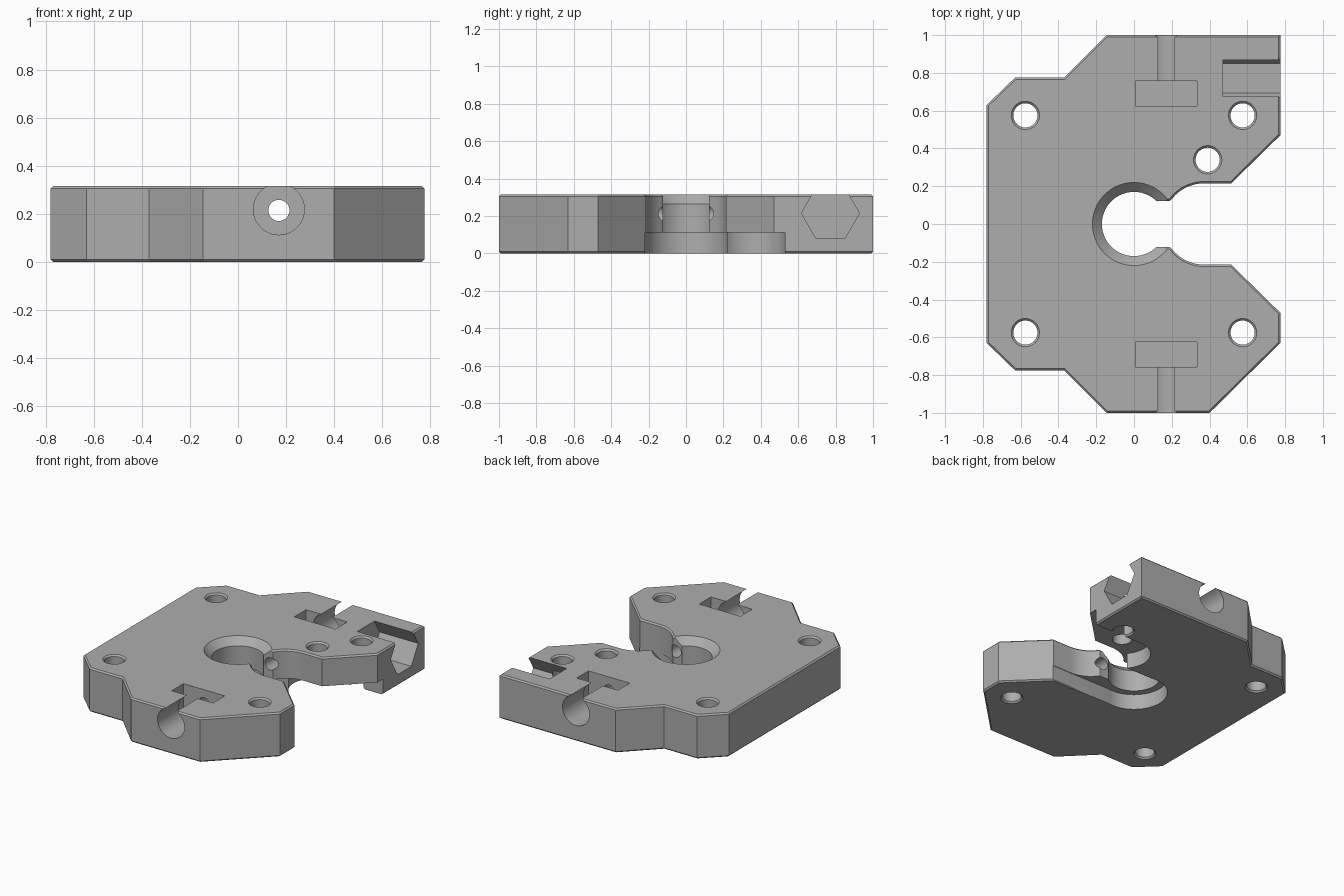
import bpy, bmesh, math
from mathutils import Matrix

if "Cube" in bpy.data.objects:
    bpy.data.objects.remove(bpy.data.objects["Cube"])

H = 0.315
grey = bpy.data.materials.new("plain_grey")
grey.diffuse_color = (0.42, 0.42, 0.42, 1)
grey.use_nodes = True
grey.node_tree.nodes["Principled BSDF"].inputs["Base Color"].default_value = grey.diffuse_color


def make_object(name, bm):
    bmesh.ops.recalc_face_normals(bm, faces=bm.faces)
    me = bpy.data.meshes.new(name)
    bm.to_mesh(me)
    bm.free()
    me.materials.append(grey)
    ob = bpy.data.objects.new(name, me)
    bpy.context.collection.objects.link(ob)
    return ob


def prism(name, pts, z0, z1, bevel=0, matrix=Matrix()):
    bm = bmesh.new()
    lo = [bm.verts.new((x, y, z0)) for x, y in pts]
    hi = [bm.verts.new((x, y, z1)) for x, y in pts]
    n = len(pts)
    rims = [bm.faces.new(lo), bm.faces.new(hi)]
    for i in range(n):
        j = (i + 1) % n
        bm.faces.new((lo[i], lo[j], hi[j], hi[i]))
    bmesh.ops.recalc_face_normals(bm, faces=bm.faces)
    if bevel:
        edges = [e for f in rims for e in f.edges]
        bmesh.ops.bevel(bm, geom=edges, offset=bevel, segments=1, affect='EDGES')
    bmesh.ops.transform(bm, matrix=matrix, verts=bm.verts)
    return make_object(name, bm)


def lathe(name, profile, matrix, sides=48):
    """Closed solid of revolution about z from (radius, z) pairs."""
    bm = bmesh.new()
    rings = [[bm.verts.new((r * math.cos(2 * math.pi * i / sides),
                            r * math.sin(2 * math.pi * i / sides), z))
              for i in range(sides)] for r, z in profile]
    for a, b in zip(rings, rings[1:]):
        for i in range(sides):
            j = (i + 1) % sides
            bm.faces.new((a[i], a[j], b[j], b[i]))
    bm.faces.new(rings[0])
    bm.faces.new(rings[-1])
    bmesh.ops.transform(bm, matrix=matrix, verts=bm.verts)
    return make_object(name, bm)


def rect(x0, x1, y0, y1):
    return [(x0, y0), (x1, y0), (x1, y1), (x0, y1)]


# Plate outline: open slot on the right, widened by a round gear clearance
arc = [(0.37 + 0.215 * math.cos(math.radians(a)), 0.215 * math.sin(math.radians(a)))
       for a in range(90, 143, 4)]
upper = [(-0.78, 0.63), (-0.63, 0.775), (-0.37, 0.775), (-0.145, 1.0),
         (0.775, 1.0), (0.775, 0.47), (0.515, 0.215)] + arc + [(0.19, 0.123), (0.08, 0.123)]
lower = [(-0.78, -0.63), (-0.63, -0.775), (-0.37, -0.775), (-0.145, -1.0),
         (0.4, -1.0), (0.775, -0.63), (0.775, -0.47), (0.515, -0.215)]
lower += [(x, -y) for x, y in arc] + [(0.19, -0.123), (0.08, -0.123)]
plate = prism("clamp_plate", upper + lower[::-1], 0, H, 0.01)

T = Matrix.Translation
along_y = Matrix.Rotation(math.radians(-90), 4, 'X')
cutters = []

# Stepped centre bore with a conical mouth, and its wide lower channel
cutters.append(lathe("centre_bore", [(0.221, -0.1), (0.221, 0.111), (0.17, 0.111),
                                     (0.17, 0.265), (0.23, 0.325)], Matrix(), 96))
cutters.append(prism("lower_channel", rect(0.01, 1, -0.2185, 0.2185), -0.1, 0.111))

# Underside recess around the pivot hole, open to the right
pivot = [(0.39 + 0.19 * math.cos(math.radians(a)), 0.34 + 0.19 * math.sin(math.radians(a)))
         for a in range(90, 271, 6)]
cutters.append(prism("pivot_recess", [(1, 0.53)] + pivot + [(1, 0.15)], -0.1, 0.1112))

# Vertical screw holes with chamfered rims
for x, y in [(-0.575, 0.575), (0.575, 0.575), (-0.575, -0.575), (0.575, -0.575), (0.39, 0.34)]:
    cutters.append(lathe("screw_hole", [(0.085, -0.01), (0.064, 0.011), (0.064, H - 0.011),
                                        (0.085, H + 0.01)], T((x, y, 0)), 40))

# Cross screw: thin bore, wide end tunnels, nut pockets
cutters.append(lathe("cross_bore", [(0.044, -1.2), (0.044, 1.2)], T((0.17, 0, 0.214)) @ along_y, 32))
for s in (1, -1):
    cutters.append(lathe("end_tunnel", [(0.106, 0.70 * s), (0.106, 1.2 * s)],
                         T((0.17, 0, 0.2185)) @ along_y, 48))
    cutters.append(prism("nut_pocket", rect(0.007, 0.333, *sorted((0.625 * s, 0.758 * s))), 0.06, 0.5))

# Hexagonal notch in the right side
hexagon = [(0.155 * math.cos(math.radians(a)), 0.155 * math.sin(math.radians(a)))
           for a in range(0, 360, 60)]
to_x = Matrix(((0, 0, 1, 0), (1, 0, 0, 0.772), (0, 1, 0, 0.215), (0, 0, 0, 1)))
cutters.append(prism("hex_notch", hexagon, 0.47, 1.0, 0, to_x))

bpy.context.view_layer.objects.active = plate
plate.select_set(True)
for c in cutters:
    c.hide_render = True
    m = plate.modifiers.new("cut", 'BOOLEAN')
    m.operation, m.solver, m.object = 'DIFFERENCE', 'EXACT', c
    bpy.ops.object.modifier_apply(modifier=m.name)
    bpy.data.objects.remove(c)

bpy.ops.object.shade_smooth_by_angle(angle=math.radians(25))
